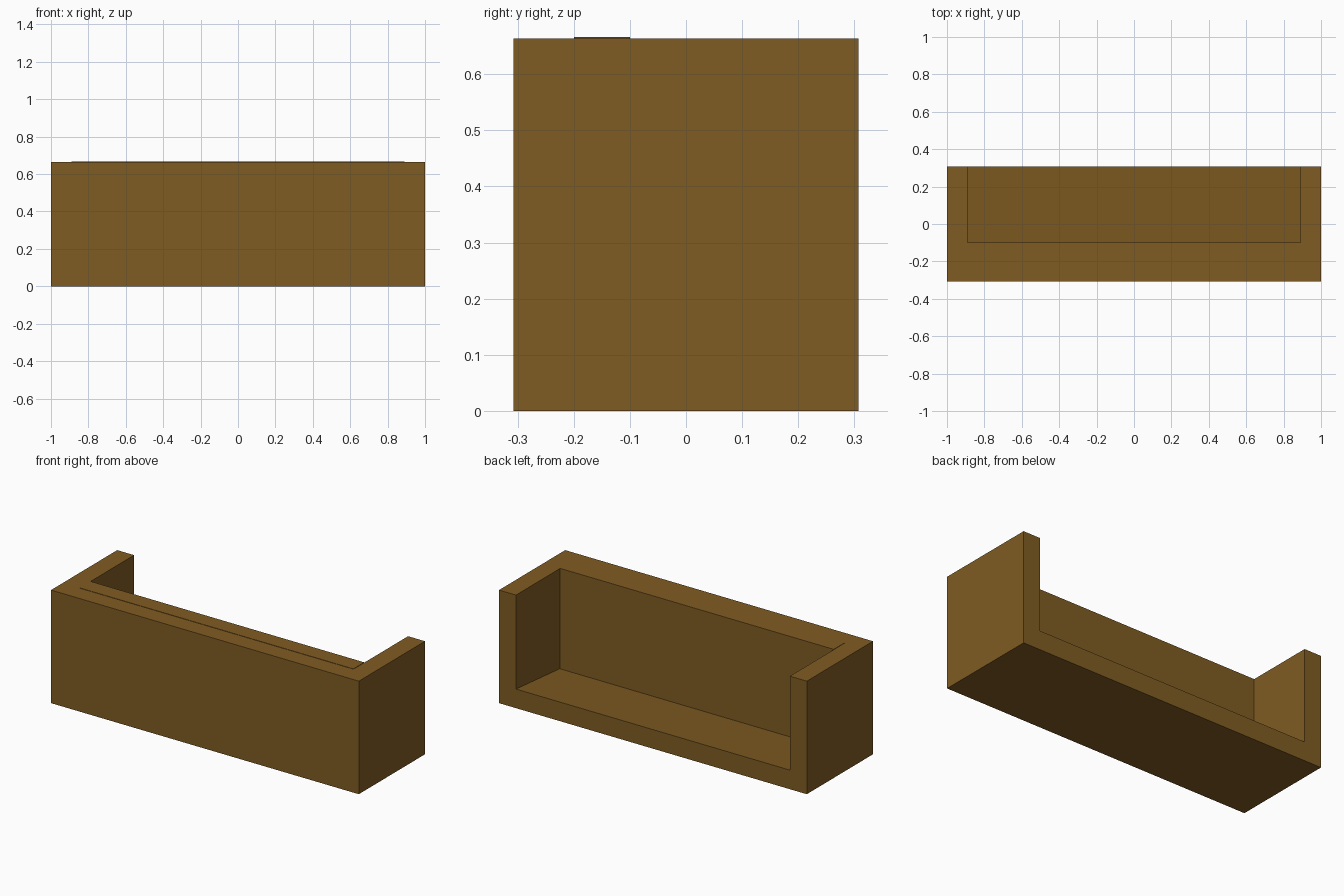
import bpy

if "Cube" in bpy.data.objects:
    bpy.data.objects.remove(bpy.data.objects["Cube"])

wood = bpy.data.materials.new("warm brown")
wood.diffuse_color = (0.216, 0.107, 0.016, 1)
wood.use_nodes = True
wood.node_tree.nodes["Principled BSDF"].inputs["Base Color"].default_value = wood.diffuse_color

Y0, Y1, H = -0.307, 0.307, 0.664
INNER = 0.89        # half width between the arms
WALL = -0.10        # inside face of the backrest


def extrude_x(name, profile, x0, x1):
    """Solid made by sweeping a (y, z) profile along x."""
    n = len(profile)
    verts = [(x, y, z) for x in (x0, x1) for y, z in profile]
    faces = [tuple(reversed(range(n))), tuple(range(n, 2 * n))]
    faces += [(i, (i + 1) % n, n + (i + 1) % n, n + i) for i in range(n)]
    mesh = bpy.data.meshes.new(name)
    mesh.from_pydata(verts, [], faces)
    mesh.materials.append(wood)
    obj = bpy.data.objects.new(name, mesh)
    bpy.context.collection.objects.link(obj)
    return obj


def rect(y0, y1, z0, z1):
    return [(y0, z0), (y1, z0), (y1, z1), (y0, z1)]


# arms
extrude_x("left_arm", rect(Y0, Y1, 0, H), -1, -INNER)
extrude_x("right_arm", rect(Y0, Y1, 0, H), INNER, 1)

# outer panel, and the back cushion standing a hair taller
extrude_x("outer_panel", rect(Y0, -0.20, 0, H), -INNER, INNER)
extrude_x("back_cushion", rect(-0.20, WALL, 0, H + 0.002), -INNER, INNER)

# seat, sloping down towards the backrest
extrude_x("seat", [(WALL, 0), (Y1, 0), (Y1, 0.112), (WALL, 0.076)], -INNER, INNER)
